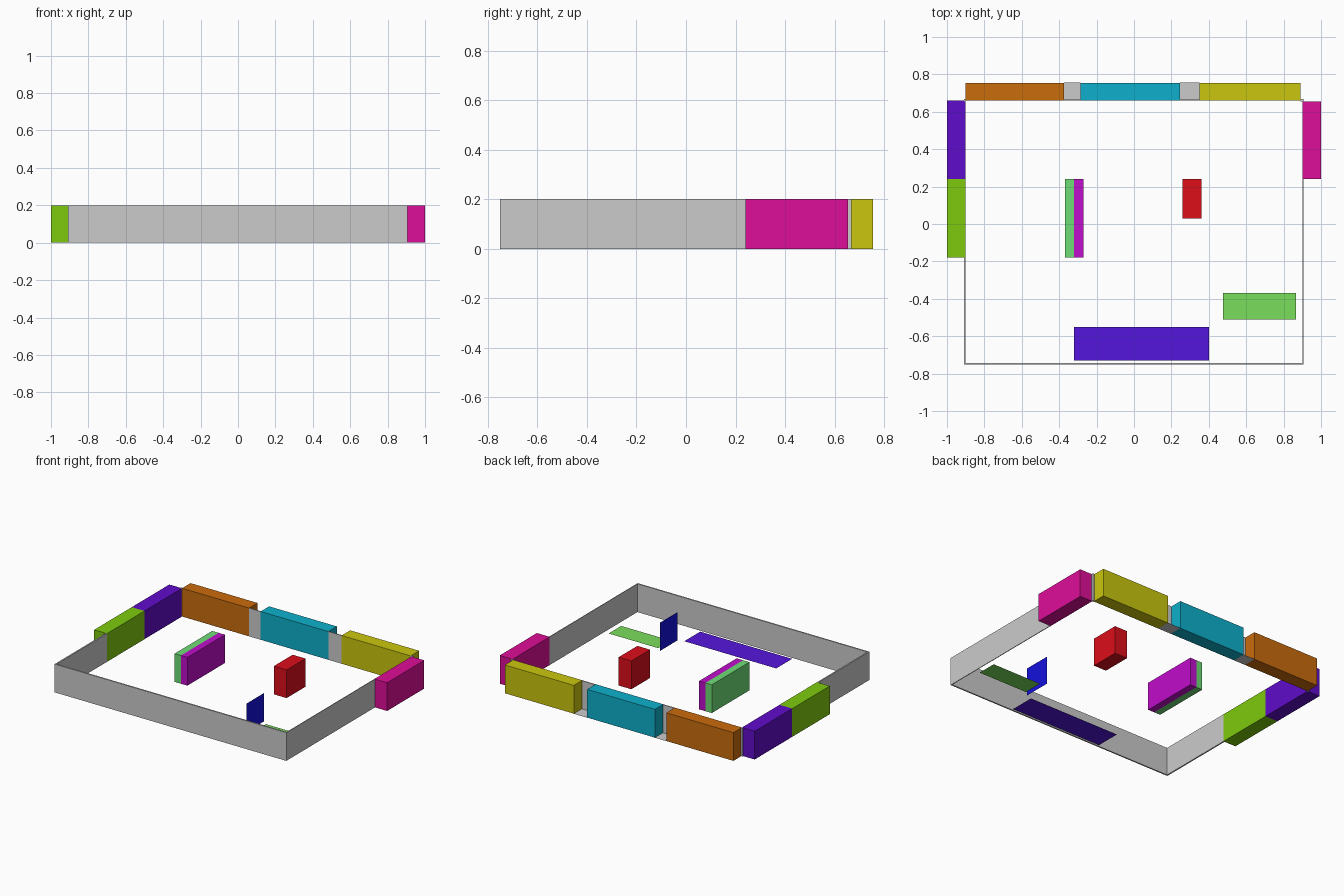
import bpy

if "Cube" in bpy.data.objects:
    bpy.data.objects.remove(bpy.data.objects["Cube"])

H = 0.2  # common wall height


def material(name, hex_code):
    """Plain viewport colour, from an sRGB hex code."""
    def lin(c):
        return c / 12.92 if c <= 0.04045 else ((c + 0.055) / 1.055) ** 2.4
    rgb = [lin(int(hex_code[i:i + 2], 16) / 255) for i in (0, 2, 4)]
    mat = bpy.data.materials.new(name)
    mat.diffuse_color = (*rgb, 1)
    mat.use_nodes = True
    mat.node_tree.nodes["Principled BSDF"].inputs["Base Color"].default_value = mat.diffuse_color
    return mat


def make(name, verts, faces, colour=None):
    mesh = bpy.data.meshes.new(name)
    mesh.from_pydata(verts, [], faces)
    obj = bpy.data.objects.new(name, mesh)
    bpy.context.collection.objects.link(obj)
    if colour:
        mesh.materials.append(material(name + "_colour", colour))
    return obj


def block(name, x0, x1, y0, y1, colour=None):
    """Full-height box standing on the ground."""
    verts = [(x, y, z) for z in (0, H)
             for x, y in ((x0, y0), (x1, y0), (x1, y1), (x0, y1))]
    sides = [(i, (i + 1) % 4, (i + 1) % 4 + 4, i + 4) for i in range(4)]
    return make(name, verts, [(3, 2, 1, 0), (4, 5, 6, 7)] + sides, colour)


def floor_panel(name, x0, x1, y0, y1, colour=None):
    """Flat sheet lying on the ground."""
    return make(name, [(x0, y0, 0), (x1, y0, 0), (x1, y1, 0), (x0, y1, 0)],
                [(0, 1, 2, 3)], colour)


# Thin grey outer walls
block("front_wall", -0.91, 0.905, -0.752, -0.742)
block("left_wall", -0.91, -0.90, -0.742, -0.18)
block("right_wall", 0.90, 0.905, -0.742, 0.24)

# Small grey posts closing the back corners
block("back_left_post", -0.91, -0.90, 0.655, 0.668)
block("back_right_post", 0.89, 0.905, 0.655, 0.668)

# Coloured shelf blocks along the back
for name, x0, x1, colour in (("orange_shelf", -0.90, -0.375, "CA6C0C"),
                             ("cyan_shelf", -0.285, 0.245, "0EB0CC"),
                             ("yellow_shelf", 0.35, 0.89, "CAC60E")):
    block(name, x0, x1, 0.66, 0.755, colour)

# Grey recesses between the shelves: inner wall and sill
for side, x0, x1 in (("left", -0.375, -0.285), ("right", 0.245, 0.35)):
    block(side + "_recess_wall", x0, x1, 0.66, 0.666)
    floor_panel(side + "_recess_sill", x0, x1, 0.666, 0.757)

# Coloured blocks on the left and right sides
block("purple_shelf", -1.0, -0.90, 0.24, 0.66, "600CCA")
block("lime_shelf", -1.0, -0.90, -0.18, 0.24, "7ECA0E")
block("pink_shelf", 0.90, 1.0, 0.24, 0.655, "DE0E98")

# Free-standing blocks
block("green_island", -0.37, -0.32, -0.18, 0.24, "6EDC76")
block("magenta_island", -0.32, -0.27, -0.18, 0.24, "C00ECC")
block("red_island", 0.26, 0.36, 0.03, 0.24, "DC0E1A")

# Upright blue partition sheet
make("blue_partition",
     [(0.443, -0.54, 0), (0.443, -0.342, 0), (0.443, -0.342, H), (0.443, -0.54, H)],
     [(0, 1, 2, 3)], "1410DC")

# Flat panels on the ground
floor_panel("green_floor_panel", 0.477, 0.865, -0.51, -0.37, "7ADE5C")
floor_panel("indigo_floor_panel", -0.32, 0.40, -0.73, -0.552, "5416DC")
